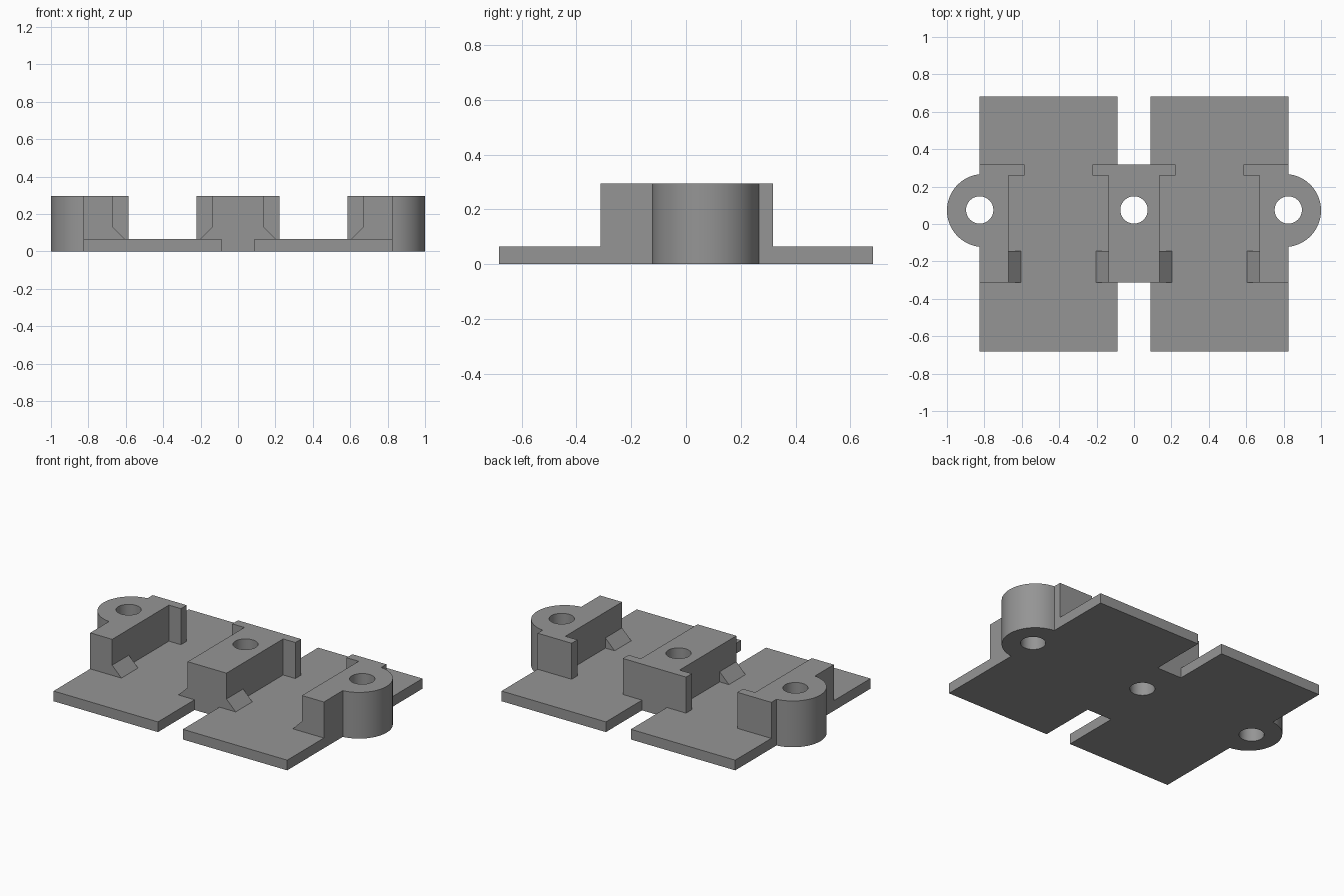
import bpy, bmesh, math

if "Cube" in bpy.data.objects:
    bpy.data.objects.remove(bpy.data.objects["Cube"])

grey = bpy.data.materials.new("grey_plastic")
grey.diffuse_color = (0.3, 0.3, 0.3, 1)
grey.use_nodes = True
grey.node_tree.nodes["Principled BSDF"].inputs["Base Color"].default_value = grey.diffuse_color

T, H = 0.065, 0.295          # plate thickness, full height
XO, YM, YF, YB = 0.825, 0.075, -0.312, 0.318


def prism(name, outline, z0, z1):
    """Extrude an x-y outline from z0 to z1."""
    bm = bmesh.new()
    face = bm.faces.new([bm.verts.new((x, y, z0)) for x, y in outline])
    ext = bmesh.ops.extrude_face_region(bm, geom=[face])
    verts = [v for v in ext["geom"] if isinstance(v, bmesh.types.BMVert)]
    bmesh.ops.translate(bm, vec=(0, 0, z1 - z0), verts=verts)
    bmesh.ops.recalc_face_normals(bm, faces=bm.faces)
    me = bpy.data.meshes.new(name)
    bm.to_mesh(me)
    bm.free()
    me.materials.append(grey)
    ob = bpy.data.objects.new(name, me)
    bpy.context.collection.objects.link(ob)
    return ob


def arc(cx, cy, r, a0, a1, n):
    return [(cx + r * math.cos(math.radians(a0 + (a1 - a0) * i / n)),
             cy + r * math.sin(math.radians(a0 + (a1 - a0) * i / n))) for i in range(n + 1)]


def flip(points):
    return [(-x, y) for x, y in reversed(points)]


def drill(ob, x):
    """Cut a vertical screw hole through a part."""
    cutter = prism("hole_cutter", arc(x, YM, 0.073, 0, 352.5, 47), -0.1, H + 0.1)
    cutter.hide_render = True
    cutter.hide_set(True)
    mod = ob.modifiers.new("screw_hole", 'BOOLEAN')
    mod.operation, mod.solver, mod.object = 'DIFFERENCE', 'EXACT', cutter


def smooth(ob):
    """Apply the cuts, remove the cutters and shade the curved walls smooth."""
    bpy.ops.object.select_all(action='DESELECT')
    ob.select_set(True)
    bpy.context.view_layer.objects.active = ob
    cutters = [m.object for m in ob.modifiers]
    for m in list(ob.modifiers):
        bpy.ops.object.modifier_apply(modifier=m.name)
    for c in cutters:
        bpy.data.objects.remove(c)
    bpy.ops.object.shade_smooth_by_angle(angle=math.radians(30))


# Rounded screw ear on the outer edge
ear = arc(0.805, 0.072, 0.195, -84, 84, 40)

# Base: two plates joined by a bridge, with the ears
half = [(0.088, YF), (0.088, -0.682), (XO, -0.682)] + ear + [(XO, 0.682), (0.088, 0.682), (0.088, YB)]
base = prism("base_plate", half + flip(half), 0, T)
for x in (-XO, 0, XO):
    drill(base, x)
smooth(base)

# Middle block with back lips on both sides
side = [(0.137, YF), (0.137, 0.26), (0.223, 0.26), (0.223, YB)]
middle = prism("middle_block", side + flip(side), T, H)
drill(middle, 0)
smooth(middle)

# Outer blocks with a back lip and an ear
outer = [(0.67, YF), (XO, YF)] + ear + [(XO, YB), (0.585, YB), (0.585, 0.26), (0.67, 0.26)]
for name, pts, x in (("right_block", outer, XO), ("left_block", flip(outer), -XO)):
    block = prism(name, pts, T, H)
    drill(block, x)
    smooth(block)

# Small wedge clips at the front foot of each block wall
for i, (x, d) in enumerate(((-0.67, 1), (-0.137, -1), (0.137, 1), (0.67, -1))):
    w = 0.065
    wedge = prism(f"wedge_clip_{i + 1}", [(x, T), (x + d * w, T), (x, T + w)], 0, 0.168)
    for v in wedge.data.vertices:      # stand the profile upright, running back in y
        px, pz, py = v.co
        v.co = (px, YF + py, pz)
    wedge.data.flip_normals()
